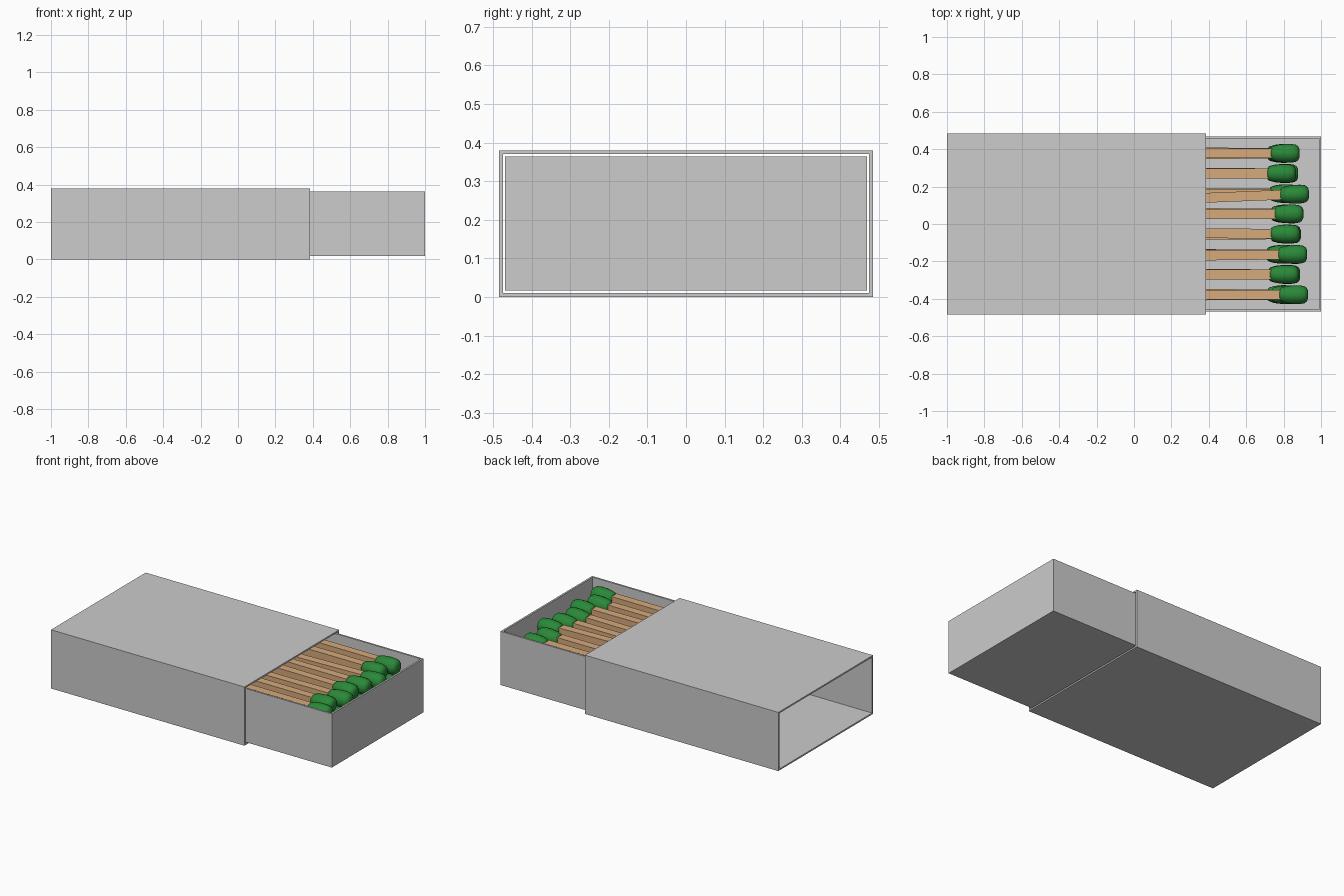
import bpy, bmesh, math, random
from mathutils import Matrix, Vector

if "Cube" in bpy.data.objects:
    bpy.data.objects.remove(bpy.data.objects["Cube"])

random.seed(4)


def material(name, rgb):
    m = bpy.data.materials.new(name)
    m.diffuse_color = (*rgb, 1)
    m.use_nodes = True
    m.node_tree.nodes["Principled BSDF"].inputs["Base Color"].default_value = m.diffuse_color
    return m


GREY = material("card_grey", (0.604, 0.604, 0.604))
WOOD = material("light_wood", (0.67, 0.40, 0.20))
GREEN = material("match_green", (0.023, 0.25, 0.04))


def finish(bm, name, mat):
    bmesh.ops.recalc_face_normals(bm, faces=bm.faces)
    me = bpy.data.meshes.new(name)
    bm.to_mesh(me)
    bm.free()
    me.materials.append(mat)
    ob = bpy.data.objects.new(name, me)
    bpy.context.collection.objects.link(ob)
    return ob


def skin(name, rings, mat, closed=False, caps=True):
    """Bridge successive rings of points into a surface."""
    bm = bmesh.new()
    vs = [[bm.verts.new(p) for p in r] for r in rings]
    pairs = list(zip(vs, vs[1:]))
    if closed:
        pairs.append((vs[-1], vs[0]))
    for a, b in pairs:
        n = len(a)
        for i in range(n):
            j = (i + 1) % n
            bm.faces.new((a[i], a[j], b[j], b[i]))
    if caps and not closed:
        bm.faces.new(vs[0])
        bm.faces.new(vs[-1])
    return finish(bm, name, mat)


def rect_yz(x, hy, z0, z1):
    return [(x, -hy, z0), (x, hy, z0), (x, hy, z1), (x, -hy, z1)]


def rect_xy(x0, x1, hy, z):
    return [(x0, -hy, z), (x1, -hy, z), (x1, hy, z), (x0, hy, z)]


# Sleeve: rectangular tube open at both ends
X0, X1 = -1.0, 0.385
skin("sleeve", [rect_yz(X0, 0.484, 0, 0.38), rect_yz(X1, 0.484, 0, 0.38),
                rect_yz(X1, 0.474, 0.01, 0.37), rect_yz(X0, 0.474, 0.01, 0.37)],
     GREY, closed=True)

# Tray: open-topped box pulled out of the sleeve
T0, T1, W = -0.37, 1.0, 0.012
skin("tray", [rect_xy(T0, T1, 0.469, 0.017), rect_xy(T0, T1, 0.469, 0.364),
              rect_xy(T0 + W, T1 - W, 0.469 - W, 0.364),
              rect_xy(T0 + W, T1 - W, 0.469 - W, 0.029)], GREY)

# Match head profile: (distance back from the tip, radius)
HEAD = [(0.152, 0.030), (0.143, 0.038), (0.115, 0.046), (0.08, 0.050), (0.045, 0.050),
        (0.02, 0.046), (0.007, 0.037), (0.0, 0.022)]


def match(name, tip, yaw):
    place = Matrix.Translation(tip) @ Matrix.Rotation(yaw, 4, 'Z')
    stick = skin(name + "_stick", [rect_yz(-1.18, 0.026, -0.026, 0.026),
                                   rect_yz(-0.05, 0.026, -0.026, 0.026)], WOOD)
    n = 20
    head = skin(name + "_head",
                [[(-d, r * math.cos(2 * math.pi * i / n), r * math.sin(2 * math.pi * i / n))
                  for i in range(n)] for d, r in HEAD], GREEN)
    for p in head.data.polygons:
        p.use_smooth = True
    for ob in (stick, head):
        ob.matrix_world = place


# Three layers of eight matches
TOP = [0.93, 0.88, 0.925, 0.885, 0.905, 0.935, 0.865, 0.885]
YAW = [0, 0, 0.012, -0.01, 0, 0.04, 0, 0]
for layer, z in enumerate((0.084, 0.195, 0.308)):
    for i in range(8):
        y = -0.378 + 0.108 * i
        if layer == 2:
            tip, yaw = TOP[i], YAW[i]
        else:
            tip, yaw = 0.865 + random.uniform(-0.005, 0.03), random.uniform(-0.012, 0.012)
        match(f"match_{layer}_{i}", Vector((tip, y, z)), yaw)
